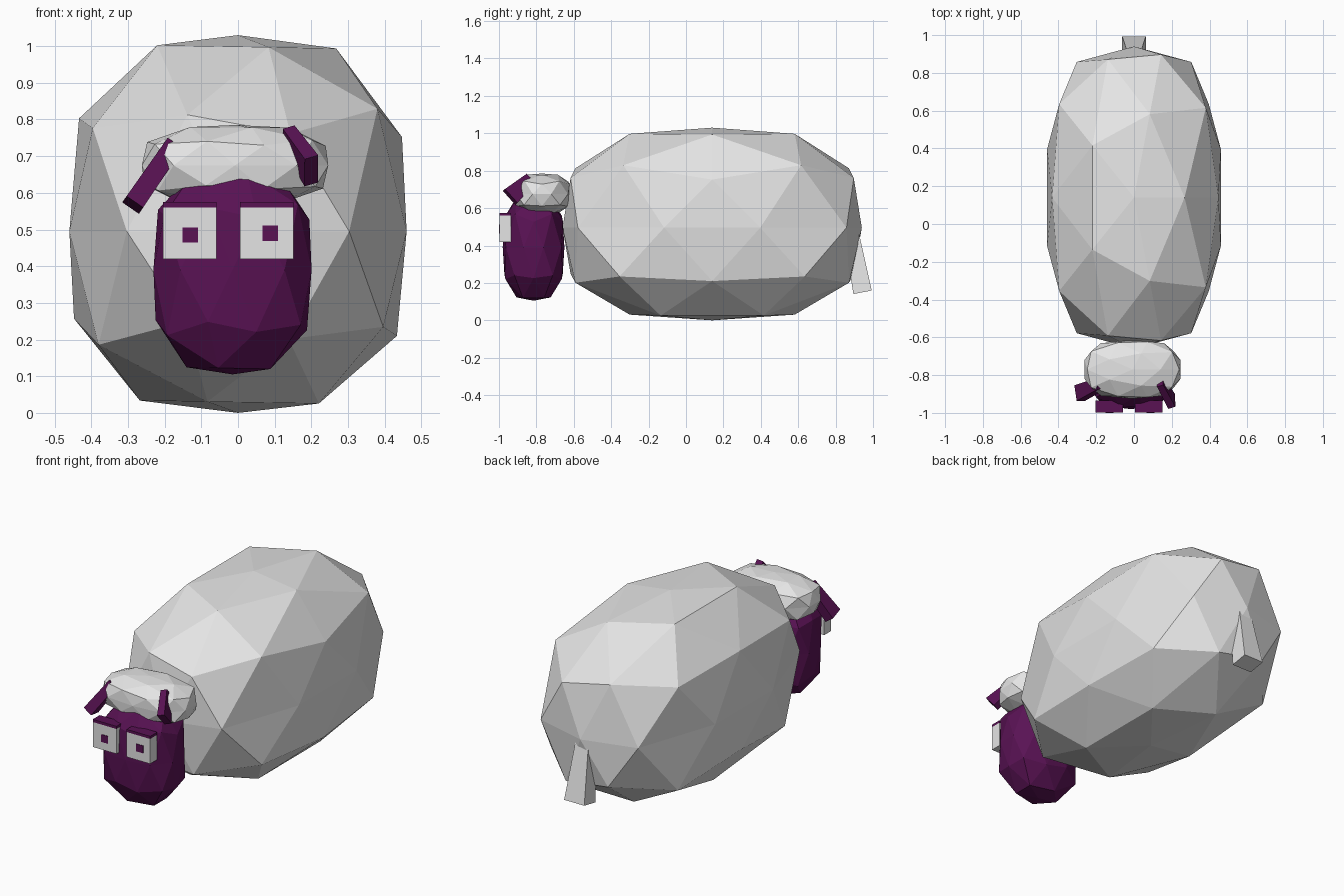
import bpy, bmesh
from mathutils import Vector

if "Cube" in bpy.data.objects:
    bpy.data.objects.remove(bpy.data.objects["Cube"])


def material(name, rgb):
    m = bpy.data.materials.new(name)
    m.diffuse_color = (*rgb, 1)
    m.use_nodes = True
    m.node_tree.nodes["Principled BSDF"].inputs["Base Color"].default_value = m.diffuse_color
    return m


WOOL = material("wool_white", (0.78, 0.78, 0.78))
SKIN = material("dark_purple", (0.10, 0.006, 0.088))


def finish(name, bm, mat):
    bmesh.ops.recalc_face_normals(bm, faces=bm.faces)
    mesh = bpy.data.meshes.new(name)
    bm.to_mesh(mesh)
    bm.free()
    mesh.materials.append(mat)
    obj = bpy.data.objects.new(name, mesh)
    bpy.context.collection.objects.link(obj)
    return obj


def puffy_ball(name, centre, radii, mat, below=None, power=3.0):
    """Low-poly icosphere swollen towards a box (superellipsoid)."""
    bm = bmesh.new()
    bmesh.ops.create_icosphere(bm, subdivisions=2, radius=1)
    for v in bm.verts:
        n = v.co.normalized()
        n /= sum(abs(c) ** power for c in n) ** (1 / power)
        rz = below if below and n.z < 0 else radii[2]
        v.co = Vector(centre) + Vector((n.x * radii[0], n.y * radii[1], n.z * rz))
    return finish(name, bm, mat)


def block(name, start, end, size0, size1, hint, mat):
    """Tapered bar from start to end; the first size runs along hint."""
    start, end, hint = Vector(start), Vector(end), Vector(hint)
    d = (end - start).normalized()
    a = (hint - d * hint.dot(d)).normalized()
    b = d.cross(a)
    bm = bmesh.new()
    rings = []
    for p, (w, h) in ((start, size0), (end, size1)):
        rings.append([bm.verts.new(p + a * w / 2 * i + b * h / 2 * j)
                      for i, j in ((-1, -1), (1, -1), (1, 1), (-1, 1))])
    bm.faces.new(rings[0])
    bm.faces.new(rings[1])
    for k in range(4):
        n = (k + 1) % 4
        bm.faces.new((rings[0][k], rings[0][n], rings[1][n], rings[1][k]))
    return finish(name, bm, mat)


def box(name, x, y, z, mat):
    cy, cz = sum(y) / 2, sum(z) / 2
    size = (y[1] - y[0], z[1] - z[0])
    return block(name, (x[0], cy, cz), (x[1], cy, cz), size, size, (0, 1, 0), mat)


# Woolly body, head and wool cap
puffy_ball("body", (0, 0.14, 0.495), (0.465, 0.80, 0.535), WOOL, below=0.495)
puffy_ball("head", (-0.015, -0.815, 0.39), (0.218, 0.165, 0.285), SKIN)
puffy_ball("wool_cap", (-0.008, -0.77, 0.675), (0.257, 0.155, 0.11), WOOL)

# Tail
block("tail", (0, 0.885, 0.46), (0, 0.944, 0.15), (0.08, 0.08), (0.125, 0.10),
      (1, 0, 0), WOOL)

# Ears
block("left_ear", (-0.175, -0.845, 0.73), (-0.287, -0.895, 0.567),
      (0.06, 0.05), (0.085, 0.055), (0, 1, 0), SKIN)
block("right_ear", (0.138, -0.835, 0.755), (0.20, -0.94, 0.66),
      (0.065, 0.035), (0.10, 0.04), (0, 0.65, -0.75), SKIN)

# Eyes: white block, purple lid on top, thin pupil plate
for side, x0, px, pz in (("left", -0.205, -0.13, 0.485), ("right", 0.005, 0.088, 0.49)):
    x = (x0, x0 + 0.147)
    box(side + "_eye", x, (-0.997, -0.935), (0.42, 0.56), WOOL)
    box(side + "_eyelid", x, (-0.997, -0.935), (0.56, 0.575), SKIN)
    box(side + "_pupil", (px - 0.021, px + 0.021), (-1.0, -0.995),
        (pz - 0.021, pz + 0.021), SKIN)
